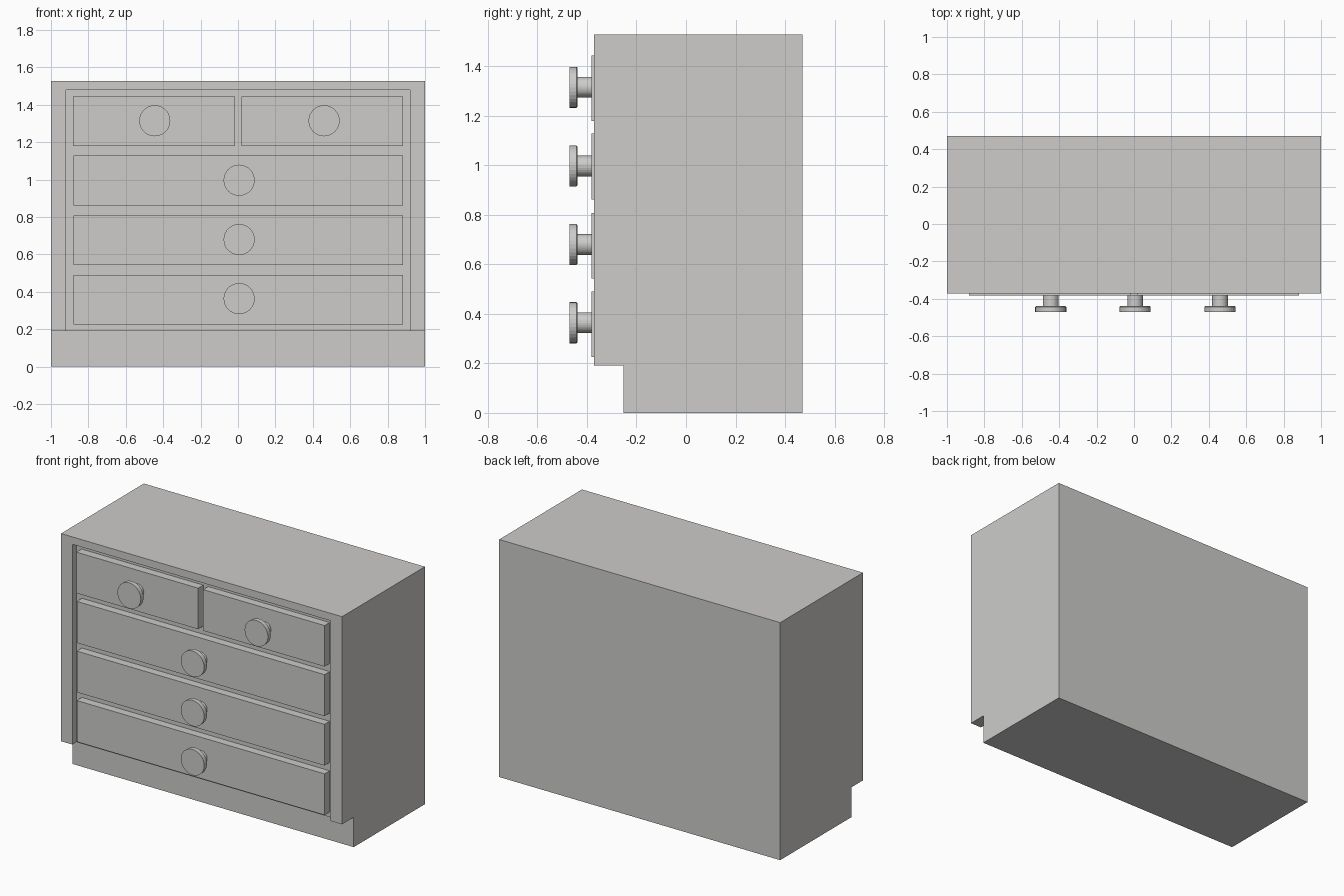
import bpy, bmesh, math
from mathutils import Vector

if "Cube" in bpy.data.objects:
    bpy.data.objects.remove(bpy.data.objects["Cube"])

grey = bpy.data.materials.new("warm grey")
grey.diffuse_color = (0.61, 0.605, 0.59, 1)
grey.use_nodes = True
grey.node_tree.nodes["Principled BSDF"].inputs["Base Color"].default_value = grey.diffuse_color

BACK, FRONT, RECESS, KICK = 0.471, -0.371, -0.33, -0.252
DRAWER_FRONT = -0.382


def finish(name, bm):
    bmesh.ops.recalc_face_normals(bm, faces=bm.faces)
    mesh = bpy.data.meshes.new(name)
    bm.to_mesh(mesh)
    bm.free()
    mesh.materials.append(grey)
    ob = bpy.data.objects.new(name, mesh)
    bpy.context.collection.objects.link(ob)
    return ob


def box(name, x0, x1, y0, y1, z0, z1):
    bm = bmesh.new()
    bmesh.ops.create_cube(bm, size=1)
    for v in bm.verts:
        v.co = Vector(((x0, x1)[v.co.x > 0], (y0, y1)[v.co.y > 0], (z0, z1)[v.co.z > 0]))
    return finish(name, bm)


def knob(name, x, z, sides=32):
    # Stem and disc turned around the y axis
    profile = [(0.042, -0.36), (0.042, -0.438), (0.078, -0.438),
               (0.083, -0.443), (0.083, -0.471)]
    bm = bmesh.new()
    rings = []
    for r, y in profile:
        rings.append([bm.verts.new((x + r * math.cos(math.tau * i / sides), y,
                                    z + r * math.sin(math.tau * i / sides)))
                      for i in range(sides)])
    for a, b in zip(rings, rings[1:]):
        for i in range(sides):
            j = (i + 1) % sides
            bm.faces.new((a[i], a[j], b[j], b[i]))
    bm.faces.new(rings[0])
    bm.faces.new(rings[-1])
    return finish(name, bm)


# Carcass: side profile with toe kick, extruded across the width
bm = bmesh.new()
profile = [(BACK, 0), (BACK, 1.528), (FRONT, 1.528), (FRONT, 0.192), (KICK, 0.192), (KICK, 0)]
face = bm.faces.new([bm.verts.new((-1, y, z)) for y, z in profile])
ext = bmesh.ops.extrude_face_region(bm, geom=[face])
bmesh.ops.translate(bm, vec=(2, 0, 0),
                    verts=[g for g in ext["geom"] if isinstance(g, bmesh.types.BMVert)])
carcass = finish("carcass", bm)

# Shallow front recess, open at the bottom
cutter = box("recess_cutter", -0.919, 0.919, -0.6, RECESS, 0.1, 1.48)
cutter.hide_render = True
mod = carcass.modifiers.new("recess", 'BOOLEAN')
mod.operation = 'DIFFERENCE'
mod.solver = 'EXACT'
mod.object = cutter
bpy.context.view_layer.objects.active = carcass
bpy.ops.object.modifier_apply(modifier="recess")
bpy.data.objects.remove(cutter)

# Drawers with knobs: x range, z range, knob x, knob z
drawers = [
    ("top_left", -0.883, -0.016, 1.18, 1.444, -0.445, 1.315),
    ("top_right", 0.019, 0.883, 1.18, 1.444, 0.46, 1.315),
    ("upper", -0.88, 0.883, 0.861, 1.128, 0.006, 0.997),
    ("middle", -0.88, 0.883, 0.543, 0.808, 0.006, 0.68),
    ("lower", -0.88, 0.883, 0.225, 0.49, 0.006, 0.364),
]
for name, x0, x1, z0, z1, kx, kz in drawers:
    box(name + "_drawer", x0, x1, DRAWER_FRONT, RECESS + 0.01, z0, z1)
    knob(name + "_knob", kx, kz)
